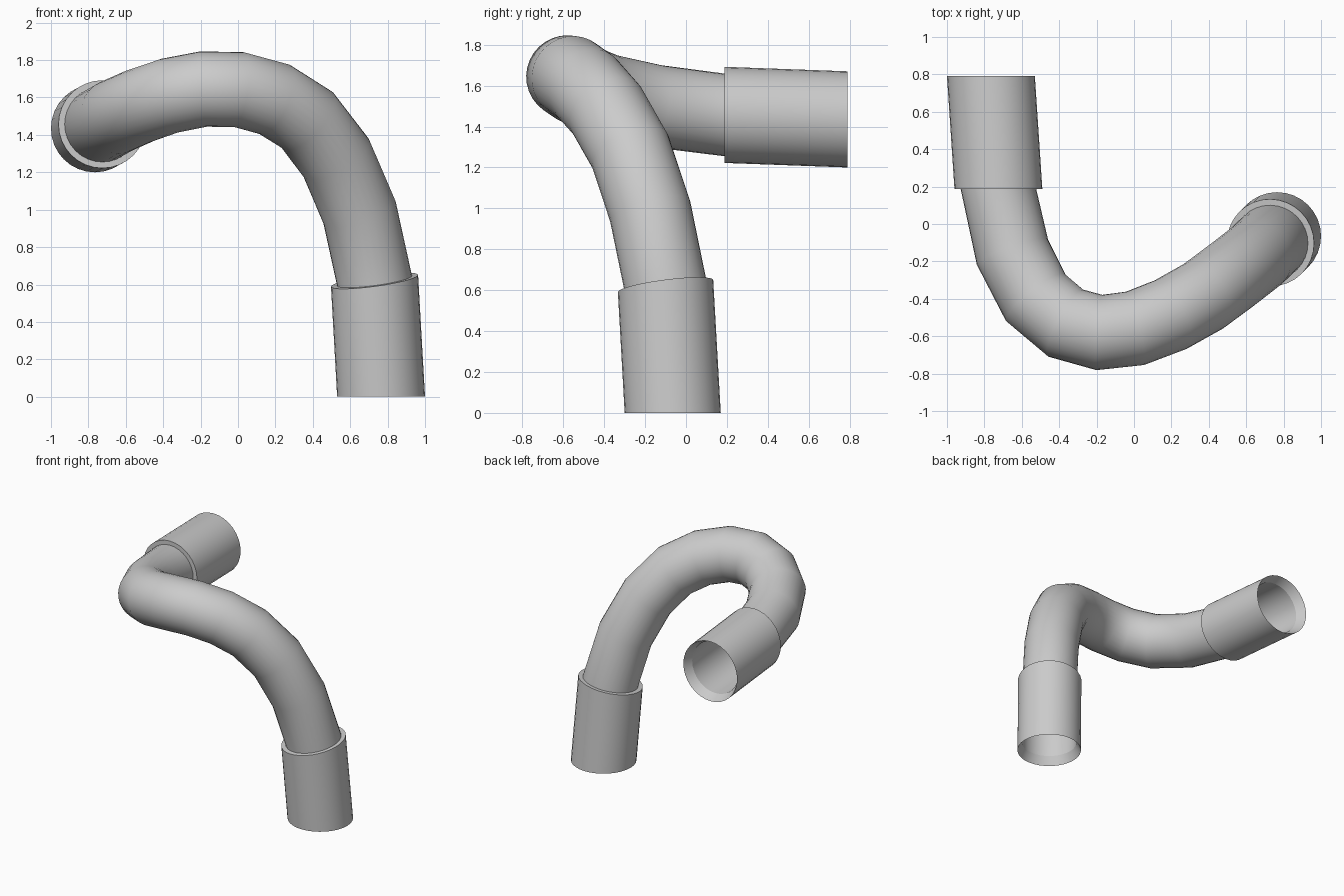
import bpy, bmesh, math
from mathutils import Vector

if "Cube" in bpy.data.objects:
    bpy.data.objects.remove(bpy.data.objects["Cube"])

SIDES = 32
R_TUBE, R_SLEEVE, RECESS = 0.202, 0.235, 0.07

grey = bpy.data.materials.new("light grey")
grey.diffuse_color = (0.6, 0.6, 0.6, 1)
grey.use_nodes = True
grey.node_tree.nodes["Principled BSDF"].inputs["Base Color"].default_value = grey.diffuse_color

# Centreline of the bent pipe, from the rear opening to the floor opening
path = [Vector(p) for p in (
    (-0.765, 0.79, 1.435), (-0.725, 0.188, 1.457), (-0.65, -0.15, 1.50),
    (-0.525, -0.395, 1.555), (-0.365, -0.53, 1.61), (-0.185, -0.58, 1.645),
    (0.005, -0.558, 1.642), (0.195, -0.485, 1.59), (0.37, -0.387, 1.48),
    (0.525, -0.272, 1.277), (0.65, -0.175, 0.985), (0.73, -0.10, 0.62),
    (0.765, -0.065, 0.0))]

# Ring planes bisect each bend; the openings are cut square to the axes
normals = [((b - a).normalized() + (c - b).normalized()).normalized()
           for a, b, c in zip(path, path[1:], path[2:])]
normals[0] = Vector((0, -1, 0))
normals = [Vector((0, -1, 0))] + normals + [Vector((0, 0, -1))]

# Carry one reference direction along the path so that rings do not twist
refs, ref = [], Vector((0, 0, 1))
for n in normals:
    ref = (ref - n * ref.dot(n)).normalized()
    refs.append(ref)


def sweep(name, rings):
    """Skin a list of (centre, normal, reference, radius) rings."""
    bm = bmesh.new()
    loops = []
    for centre, n, u, r in rings:
        v = n.cross(u)
        loops.append([bm.verts.new(centre + r * (u * math.cos(t) + v * math.sin(t)))
                      for t in (2 * math.pi * i / SIDES for i in range(SIDES))])
    for a, b in zip(loops, loops[1:]):
        for i in range(SIDES):
            j = (i + 1) % SIDES
            bm.faces.new((a[i], a[j], b[j], b[i]))
    mesh = bpy.data.meshes.new(name)
    bm.to_mesh(mesh)
    bm.free()
    mesh.materials.append(grey)
    obj = bpy.data.objects.new(name, mesh)
    bpy.context.collection.objects.link(obj)
    bpy.ops.object.select_all(action='DESELECT')
    obj.select_set(True)
    bpy.context.view_layer.objects.active = obj
    bpy.ops.object.shade_smooth_by_angle(angle=math.radians(35))
    return obj


def inset(end, inner):
    """Point on the axis a little inside an opening."""
    return path[end] + (path[inner] - path[end]).normalized() * RECESS


# Bent pipe, open at both ends
centres = [inset(0, 1)] + path[1:-1] + [inset(-1, -2)]
sweep("bent_pipe", [(c, n, u, R_TUBE) for c, n, u in zip(centres, normals, refs)])


# End sleeves: flared mouth, outer wall and shoulder
def sleeve(name, end, inner):
    e, s = (normals[end], refs[end]), (normals[inner], refs[inner])
    rings = [(inset(end, inner), *e, R_TUBE), (path[end], *e, R_SLEEVE),
             (path[inner], *s, R_SLEEVE), (path[inner], *s, R_TUBE)]
    sweep(name, rings if end == 0 else rings[::-1])


sleeve("rear_sleeve", 0, 1)
sleeve("floor_sleeve", -1, -2)
